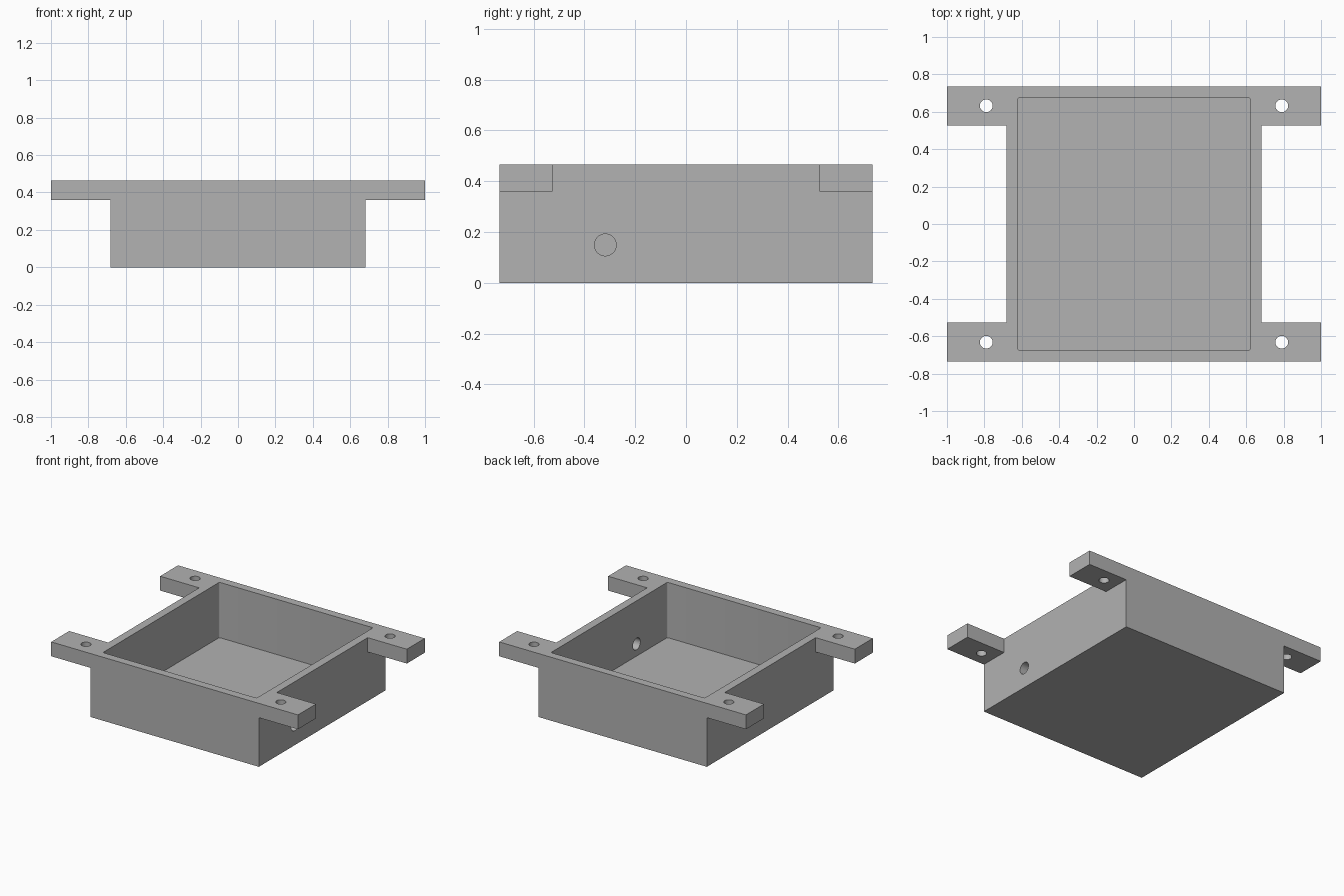
import bpy, bmesh, math
from mathutils import Matrix

if "Cube" in bpy.data.objects:
    bpy.data.objects.remove(bpy.data.objects["Cube"], do_unlink=True)

# Overall sizes
HALF_X, HALF_Y, HEIGHT = 1.0, 0.734, 0.465
BODY_X, WALL = 0.683, 0.06
ARM_Y, ARM_Z = 0.526, 0.36

grey = bpy.data.materials.new("plain grey")
grey.use_nodes = True
colour = (0.445, 0.445, 0.445, 1)
grey.diffuse_color = colour
grey.node_tree.nodes["Principled BSDF"].inputs["Base Color"].default_value = colour


def add_object(name, bm):
    bmesh.ops.recalc_face_normals(bm, faces=bm.faces)
    mesh = bpy.data.meshes.new(name)
    bm.to_mesh(mesh)
    bm.free()
    mesh.materials.append(grey)
    obj = bpy.data.objects.new(name, mesh)
    bpy.context.collection.objects.link(obj)
    return obj


def box(name, half_x, half_y, z0, z1, corner=0):
    bm = bmesh.new()
    bmesh.ops.create_cube(bm, size=1)
    for v in bm.verts:
        v.co = (v.co.x * 2 * half_x, v.co.y * 2 * half_y, z1 if v.co.z > 0 else z0)
    if corner:
        upright = [e for e in bm.edges if abs(e.verts[0].co.z - e.verts[1].co.z) > 0.1]
        bmesh.ops.bevel(bm, geom=upright, offset=corner, segments=4,
                        profile=0.5, affect="EDGES")
    return add_object(name, bm)


def drill(name, location, radius, axis="Z"):
    turn = Matrix.Rotation(math.pi / 2, 4, "Y") if axis == "X" else Matrix()
    bm = bmesh.new()
    bmesh.ops.create_cone(bm, cap_ends=True, segments=40, radius1=radius, radius2=radius,
                          depth=0.3, matrix=Matrix.Translation(location) @ turn)
    return add_object(name, bm)


def side_cutter(name, side):
    # T-shaped profile clears the side below and between the arms
    half = [(1, -0.1), (1, ARM_Z), (ARM_Y, ARM_Z), (ARM_Y, 0.6)]
    profile = half + [(-y, z) for y, z in reversed(half)]
    bm = bmesh.new()
    face = bm.faces.new([bm.verts.new((side * BODY_X, y, z)) for y, z in profile])
    out = bmesh.ops.extrude_face_region(bm, geom=[face])["geom"]
    moved = [g for g in out if isinstance(g, bmesh.types.BMVert)]
    bmesh.ops.translate(bm, verts=moved, vec=(side * 0.5, 0, 0))
    return add_object(name, bm)


# Solid block, to be carved into an open box with four mounting arms
tray = box("mounting_box", HALF_X, HALF_Y, 0, HEIGHT)
cutters = [box("pocket_cutter", BODY_X - WALL, HALF_Y - WALL, WALL, 0.7, corner=0.01)]
for sx in (-1, 1):
    cutters.append(side_cutter("side_cutter", sx))
    for sy in (-1, 1):
        cutters.append(drill("screw_hole_cutter", (sx * 0.79, sy * 0.632, 0.42), 0.034))

# Cable hole through one side wall
cutters.append(drill("cable_hole_cutter", (BODY_X, -0.318, 0.149), 0.043, "X"))

bpy.context.view_layer.objects.active = tray
for cutter in cutters:
    cutter.hide_render = True
    mod = tray.modifiers.new("cut", "BOOLEAN")
    mod.operation = "DIFFERENCE"
    mod.solver = "EXACT"
    mod.object = cutter
    bpy.ops.object.modifier_apply(modifier=mod.name)
    bpy.data.objects.remove(cutter, do_unlink=True)

# Smooth the round holes, keep the box edges crisp
bpy.ops.object.select_all(action="DESELECT")
tray.select_set(True)
bpy.ops.object.shade_smooth_by_angle(angle=math.radians(30))
